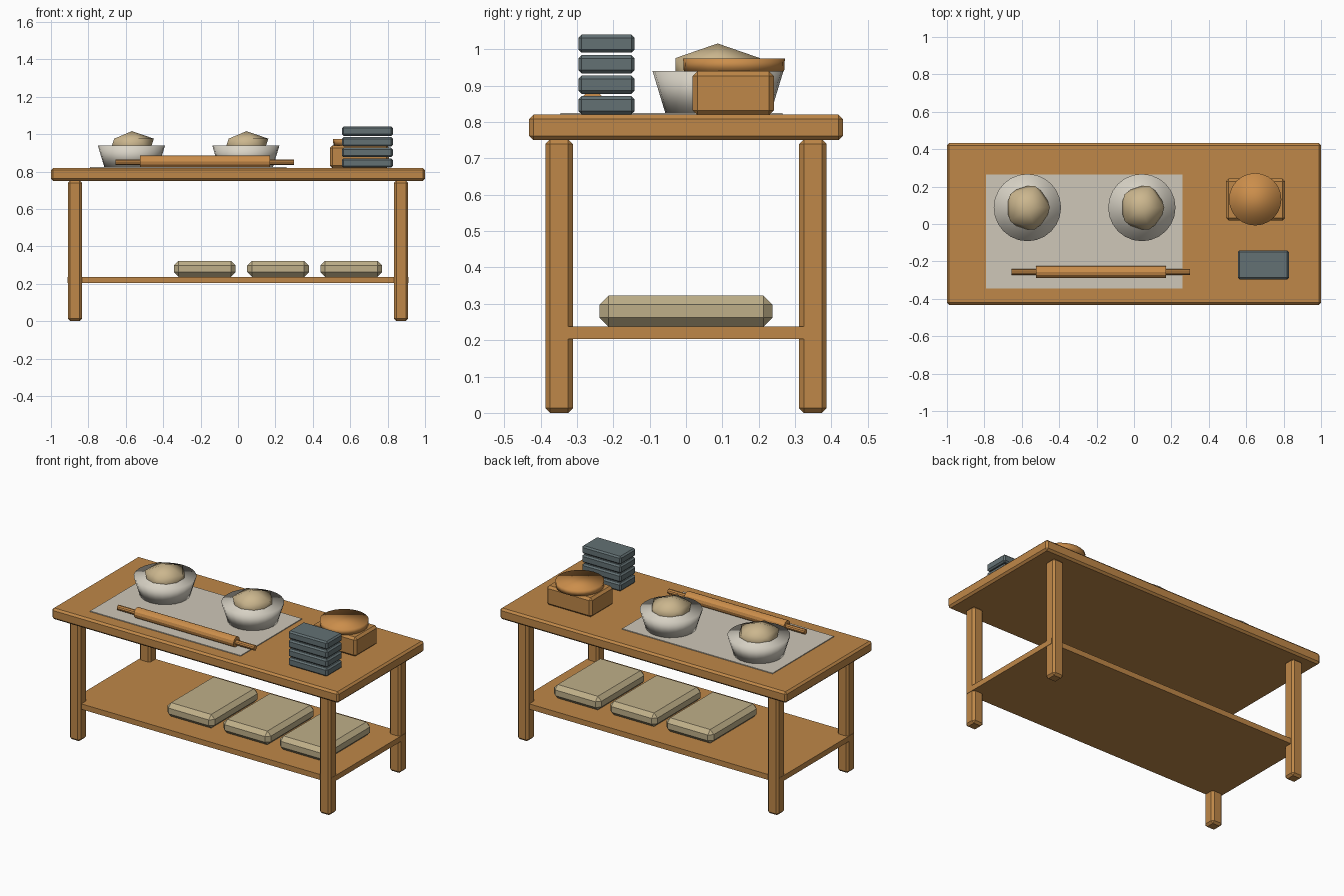
import bpy, bmesh, math
from mathutils import Matrix

if "Cube" in bpy.data.objects:
    bpy.data.objects.remove(bpy.data.objects["Cube"])


def material(name, rgb):
    m = bpy.data.materials.new(name)
    m.diffuse_color = (*rgb, 1)
    m.use_nodes = True
    m.node_tree.nodes["Principled BSDF"].inputs["Base Color"].default_value = m.diffuse_color
    return m


WOOD = material("warm wood", (0.52, 0.245, 0.065))
PALE_WOOD = material("orange wood", (0.60, 0.27, 0.07))
CERAMIC = material("off white ceramic", (0.70, 0.66, 0.57))
CLOTH = material("floured cloth", (0.62, 0.57, 0.48))
DOUGH = material("dough", (0.60, 0.47, 0.27))
SACK = material("flour sack", (0.52, 0.43, 0.25))
SLATE = material("slate metal", (0.125, 0.165, 0.175))


def finish(name, bm, mat, smooth=False):
    mesh = bpy.data.meshes.new(name)
    bmesh.ops.recalc_face_normals(bm, faces=bm.faces[:])
    bm.to_mesh(mesh)
    bm.free()
    for p in mesh.polygons:
        p.use_smooth = smooth
    mesh.materials.append(mat)
    ob = bpy.data.objects.new(name, mesh)
    bpy.context.collection.objects.link(ob)
    return ob


def box(name, mat, x, y, z, bevel=0.0):
    """Chamfered box from (min, max) ranges."""
    bm = bmesh.new()
    size = [r[1] - r[0] for r in (x, y, z)]
    centre = [(r[0] + r[1]) / 2 for r in (x, y, z)]
    bmesh.ops.create_cube(bm, size=1, matrix=Matrix.Translation(centre) @ Matrix.Diagonal((*size, 1)))
    if bevel:
        bmesh.ops.bevel(bm, geom=bm.edges[:], offset=bevel, segments=1, affect='EDGES')
    return finish(name, bm, mat)


def drum(name, mat, centre, r_low, r_high, height, sides=24, along_x=False, smooth=True):
    """Capped cylinder or cone section, upright or lying along x."""
    bm = bmesh.new()
    m = Matrix.Translation(centre)
    if along_x:
        m = m @ Matrix.Rotation(math.pi / 2, 4, 'Y')
    bmesh.ops.create_cone(bm, cap_ends=True, segments=sides, radius1=r_low,
                          radius2=r_high, depth=height, matrix=m)
    return finish(name, bm, mat, smooth)


# Table frame
box("table_top", WOOD, (-1, 1), (-0.432, 0.432), (0.75, 0.82), 0.012)
box("lower_shelf", WOOD, (-0.912, 0.912), (-0.37, 0.37), (0.203, 0.237))
for sx, side in ((-1, "left"), (1, "right")):
    for sy, end in ((-1, "front"), (1, "back")):
        cx, cy = sx * 0.872, sy * 0.349
        box(f"{end}_{side}_leg", WOOD, (cx - 0.038, cx + 0.038),
            (cy - 0.038, cy + 0.038), (0, 0.752), 0.013)

# Flour sacks on the shelf
for i in range(3):
    cx = -0.178 + 0.392 * i
    box(f"flour_sack_{i + 1}", SACK, (cx - 0.165, cx + 0.165),
        (-0.238, 0.238), (0.237, 0.323), 0.025)

# Working cloth
box("work_cloth", CLOTH, (-0.79, 0.26), (-0.345, 0.265), (0.818, 0.825))

# Mixing bowls with dough
for i, cx in enumerate((-0.57, 0.042)):
    drum(f"mixing_bowl_{i + 1}", CERAMIC, (cx, 0.088, 0.8825), 0.145, 0.18, 0.115)
    bm = bmesh.new()
    bmesh.ops.create_icosphere(bm, subdivisions=1, radius=1,
                               matrix=Matrix.Translation((cx + 0.003, 0.087, 0.943))
                               @ Matrix.Diagonal((0.131, 0.137, 0.073, 1)))
    finish(f"dough_ball_{i + 1}", bm, DOUGH, True)

# Rolling pin
drum("rolling_pin_body", PALE_WOOD, (-0.177, -0.257, 0.853), 0.032, 0.032, 0.695, 12, True, False)
drum("rolling_pin_handles", PALE_WOOD, (-0.177, -0.257, 0.85), 0.016, 0.016, 0.955, 10, True, False)

# Scale: block and round pan
box("scale_base", WOOD, (0.492, 0.808), (0.018, 0.242), (0.818, 0.94), 0.014)
drum("scale_pan", PALE_WOOD, (0.648, 0.132, 0.957), 0.138, 0.14, 0.036)

# Stack of baking tins
for i in range(4):
    z = 0.821 + 0.0565 * i
    box(f"baking_tin_{i + 1}", SLATE, (0.555, 0.828), (-0.296, -0.141), (z, z + 0.05), 0.009)
